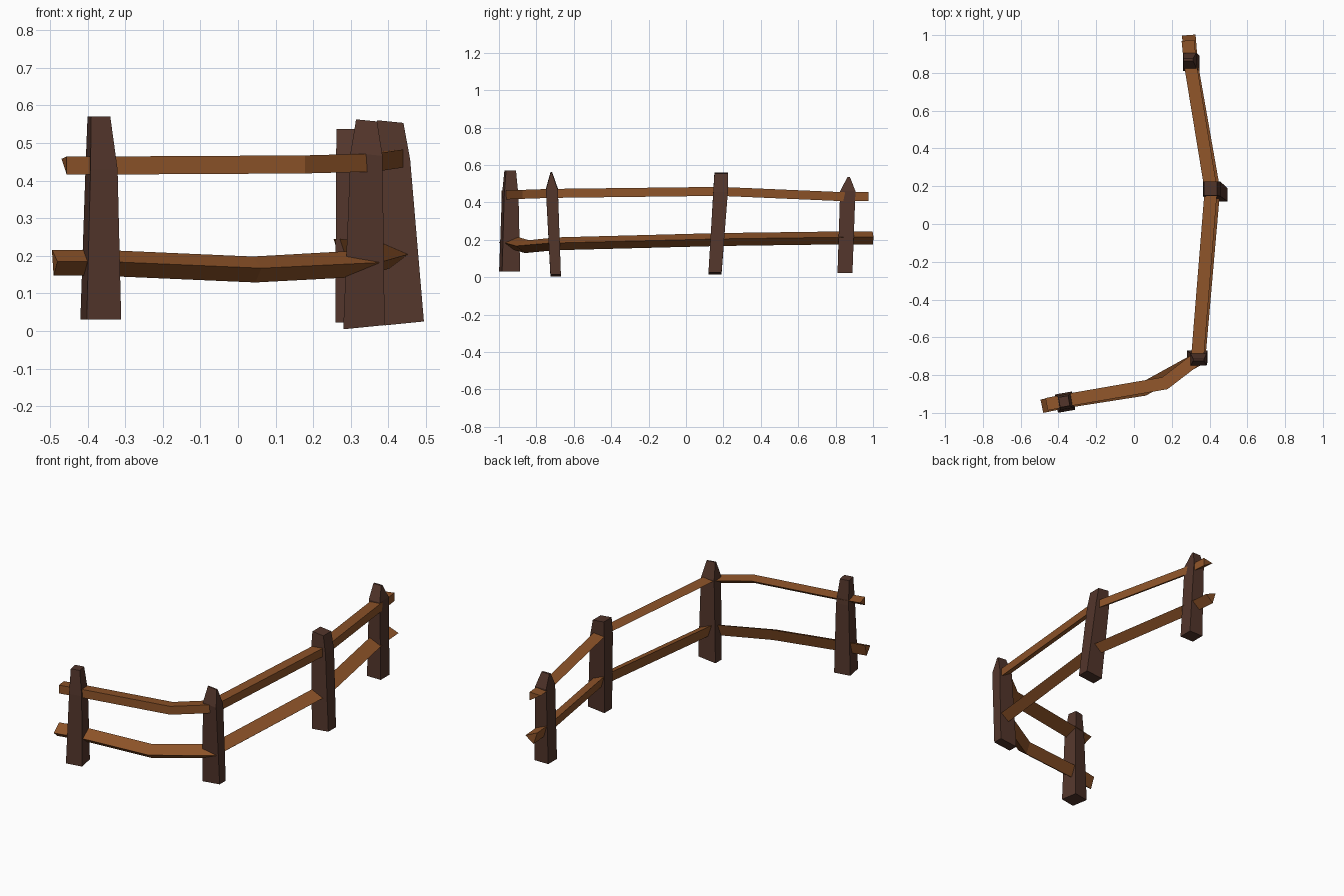
import bpy, bmesh
from math import cos, sin, radians
from mathutils import Vector

if "Cube" in bpy.data.objects:
    bpy.data.objects.remove(bpy.data.objects["Cube"])


def material(name, rgb):
    m = bpy.data.materials.new(name)
    m.diffuse_color = (*rgb, 1)
    m.use_nodes = True
    m.node_tree.nodes["Principled BSDF"].inputs["Base Color"].default_value = m.diffuse_color
    return m


RAIL = material("rail_wood", (0.27, 0.088, 0.022))
POST = material("post_wood", (0.085, 0.036, 0.024))


def loft(name, rings, mat):
    """Skin a list of equal-length point rings and cap both ends."""
    bm = bmesh.new()
    rows = [[bm.verts.new(p) for p in ring] for ring in rings]
    n = len(rows[0])
    for a, b in zip(rows, rows[1:]):
        for i in range(n):
            j = (i + 1) % n
            bm.faces.new((a[i], a[j], b[j], b[i]))
    bm.faces.new(rows[0])
    bm.faces.new(rows[-1])
    bmesh.ops.recalc_face_normals(bm, faces=bm.faces)
    me = bpy.data.meshes.new(name)
    bm.to_mesh(me)
    bm.free()
    me.materials.append(mat)
    ob = bpy.data.objects.new(name, me)
    bpy.context.collection.objects.link(ob)


def post(name, sections, angle=0, slope=0):
    """Sections: centre x, centre y, width, depth, z; slope tilts each end."""
    c, s = cos(radians(angle)), sin(radians(angle))
    rings = []
    for k, (x, y, w, d, z) in enumerate(sections):
        tilt = slope if k == 0 else -slope
        rings.append([(x + c*u*w/2 - s*v*d/2, y + s*u*w/2 + c*v*d/2, z + tilt*u*w/2)
                      for u, v in ((-1, -1), (1, -1), (1, 1), (-1, 1))])
    loft(name, rings, POST)


def rail(name, path, profile):
    """Sweep a triangular profile (outward offset, height) along a bent path."""
    pts = [Vector(p) for p in path]
    rings = []
    for i, p in enumerate(pts):
        d0 = (p - pts[i-1]) if i else (pts[1] - p)
        d1 = (pts[i+1] - p) if i < len(pts) - 1 else d0
        d0, d1 = (Vector((d.x, d.y, 0)).normalized() for d in (d0, d1))
        t = (d0 + d1).normalized()
        out = Vector((t.y, -t.x, 0)) / max(t.dot(d0), 0.6)
        rings.append([p + out*o + Vector((0, 0, h)) for o, h in profile])
    loft(name, rings, RAIL)


# tapered posts with chipped tops
post("end_post_left", [(-0.365, -0.943, 0.093, 0.098, 0.03),
                       (-0.363, -0.94, 0.073, 0.078, 0.43),
                       (-0.37, -0.94, 0.052, 0.054, 0.57)], angle=10)
post("corner_post", [(0.335, -0.697, 0.11, 0.056, 0.01),
                     (0.342, -0.717, 0.085, 0.064, 0.47),
                     (0.342, -0.72, 0.056, 0.008, 0.56)], slope=0.1)
post("middle_post", [(0.442, 0.155, 0.105, 0.07, 0.02),
                     (0.412, 0.185, 0.092, 0.078, 0.46),
                     (0.405, 0.188, 0.07, 0.072, 0.557)], slope=0.1)
post("end_post_right", [(0.303, 0.85, 0.088, 0.08, 0.022),
                        (0.296, 0.865, 0.07, 0.082, 0.46),
                        (0.287, 0.87, 0.05, 0.012, 0.537)])

# lower rail
rail("lower_rail", [(-0.488, -0.963, 0.183), (-0.365, -0.937, 0.183),
                    (0.05, -0.872, 0.165), (0.34, -0.712, 0.18),
                    (0.418, 0.18, 0.203), (0.30, 0.85, 0.212), (0.288, 1.0, 0.212)],
     [(0.038, 0.002), (-0.034, 0.033), (-0.012, -0.036)])

# upper rail
rail("upper_rail", [(-0.462, -0.957, 0.44), (-0.365, -0.937, 0.44),
                    (0.165, -0.845, 0.443), (0.338, -0.712, 0.448),
                    (0.41, 0.18, 0.459), (0.30, 0.85, 0.43), (0.288, 0.972, 0.432)],
     [(0.031, -0.024), (0.031, 0.024), (-0.036, 0.018)])
